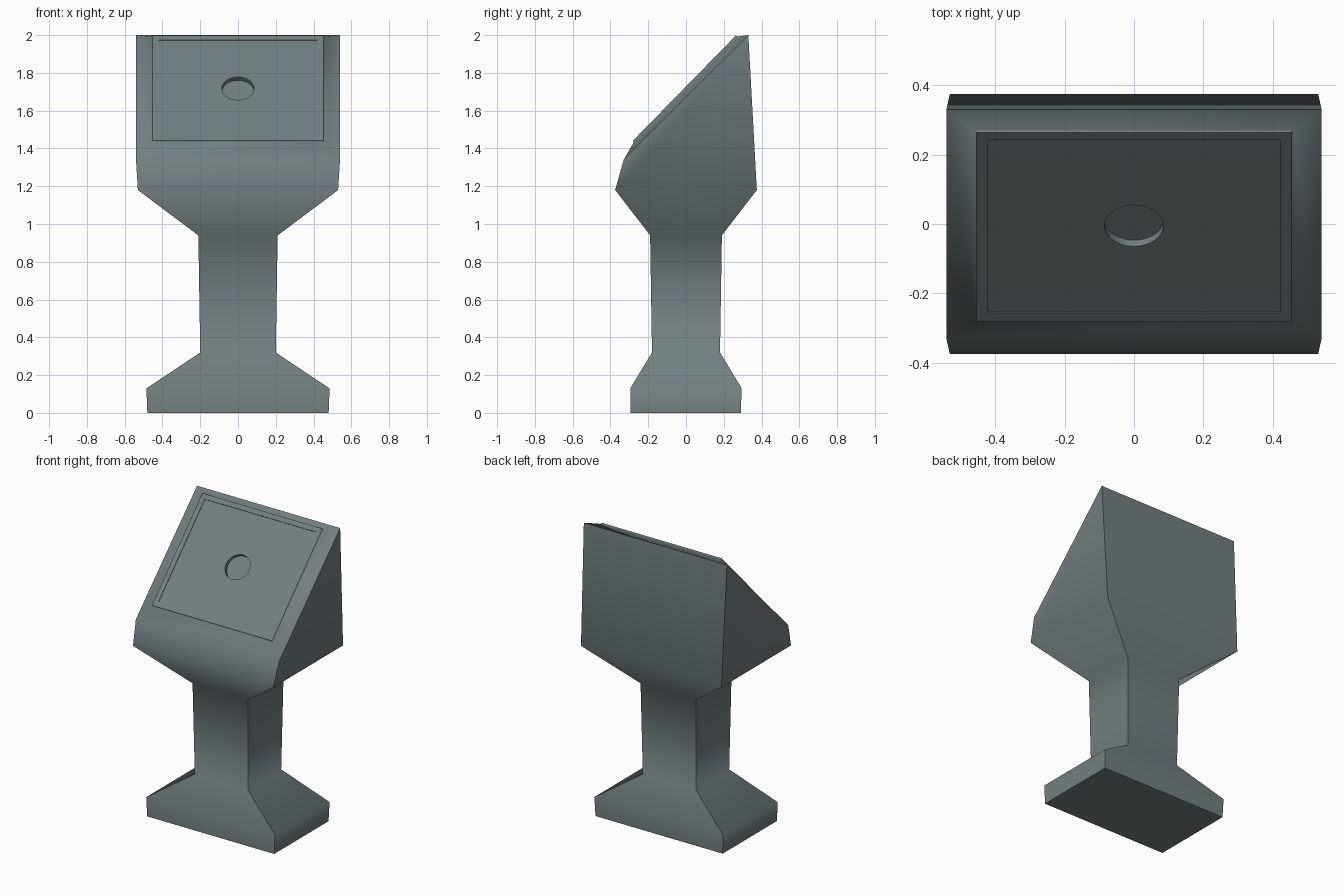
import bpy, bmesh, math
from mathutils import Vector

if "Cube" in bpy.data.objects:
    bpy.data.objects.remove(bpy.data.objects["Cube"])

mat = bpy.data.materials.new("slate grey")
mat.diffuse_color = (0.17, 0.21, 0.22, 1)
mat.use_nodes = True
mat.node_tree.nodes["Principled BSDF"].inputs["Base Color"].default_value = mat.diffuse_color


def finish(name, bm):
    bmesh.ops.recalc_face_normals(bm, faces=bm.faces)
    me = bpy.data.meshes.new(name)
    bm.to_mesh(me)
    bm.free()
    me.materials.append(mat)
    ob = bpy.data.objects.new(name, me)
    bpy.context.collection.objects.link(ob)
    bpy.context.view_layer.objects.active = ob
    ob.select_set(True)
    bpy.ops.object.shade_smooth_by_angle(angle=math.radians(59))
    ob.select_set(False)


def loop(bm, x, y0, z0, y1, z1):
    """Rectangle with half width x, front edge at y0, z0 and back edge at y1, z1."""
    pts = [(x, y1, z1), (-x, y1, z1), (-x, y0, z0), (x, y0, z0)]
    return [bm.verts.new(p) for p in pts]


def loft(bm, a, b):
    n = len(a)
    for i in range(n):
        j = (i + 1) % n
        bm.faces.new((a[i], a[j], b[j], b[i]))


# Foot, column, flared head and bevelled rim, then the raised control panel
sections = [
    (0.48, -0.295, 0.0, 0.29, 0.0),
    (0.485, -0.295, 0.13, 0.295, 0.13),
    (0.20, -0.18, 0.32, 0.18, 0.32),
    (0.21, -0.19, 0.94, 0.19, 0.94),
    (0.53, -0.375, 1.18, 0.375, 1.18),
    (0.54, -0.33, 1.34, 0.33, 2.0),
    (0.457, -0.277, 1.432, 0.271, 1.992),   # rim inner edge
    (0.453, -0.281, 1.441, 0.264, 1.998),   # raised panel
    (0.42, -0.256, 1.466, 0.242, 1.975),    # screen border
    (0.42, -0.254, 1.463, 0.244, 1.972),    # sunk screen
]
bm = bmesh.new()
rings = [loop(bm, *s) for s in sections]
bm.faces.new(rings[0])
for a, b in zip(rings, rings[1:]):
    loft(bm, a, b)

# Round recess in the middle of the screen
corners = rings[-1]
up = (corners[0].co - corners[3].co).normalized()
right = Vector((1, 0, 0))
normal = right.cross(up)
centre = sum((v.co for v in corners), Vector()) / 4
N = 32


def circle(depth):
    return [bm.verts.new(centre - normal * depth + 0.085 * (
        right * math.cos(math.tau * i / N) + up * math.sin(math.tau * i / N)))
        for i in range(N)]


edge, floor = circle(0), circle(0.025)
for i in range(N):
    k = i // (N // 4)
    if i % (N // 4) == 0:
        bm.faces.new((corners[k - 1], corners[k], edge[i]))
    bm.faces.new((corners[k], edge[(i + 1) % N], edge[i]))
loft(bm, edge, floor)
bm.faces.new(floor)
finish("console_pedestal", bm)
